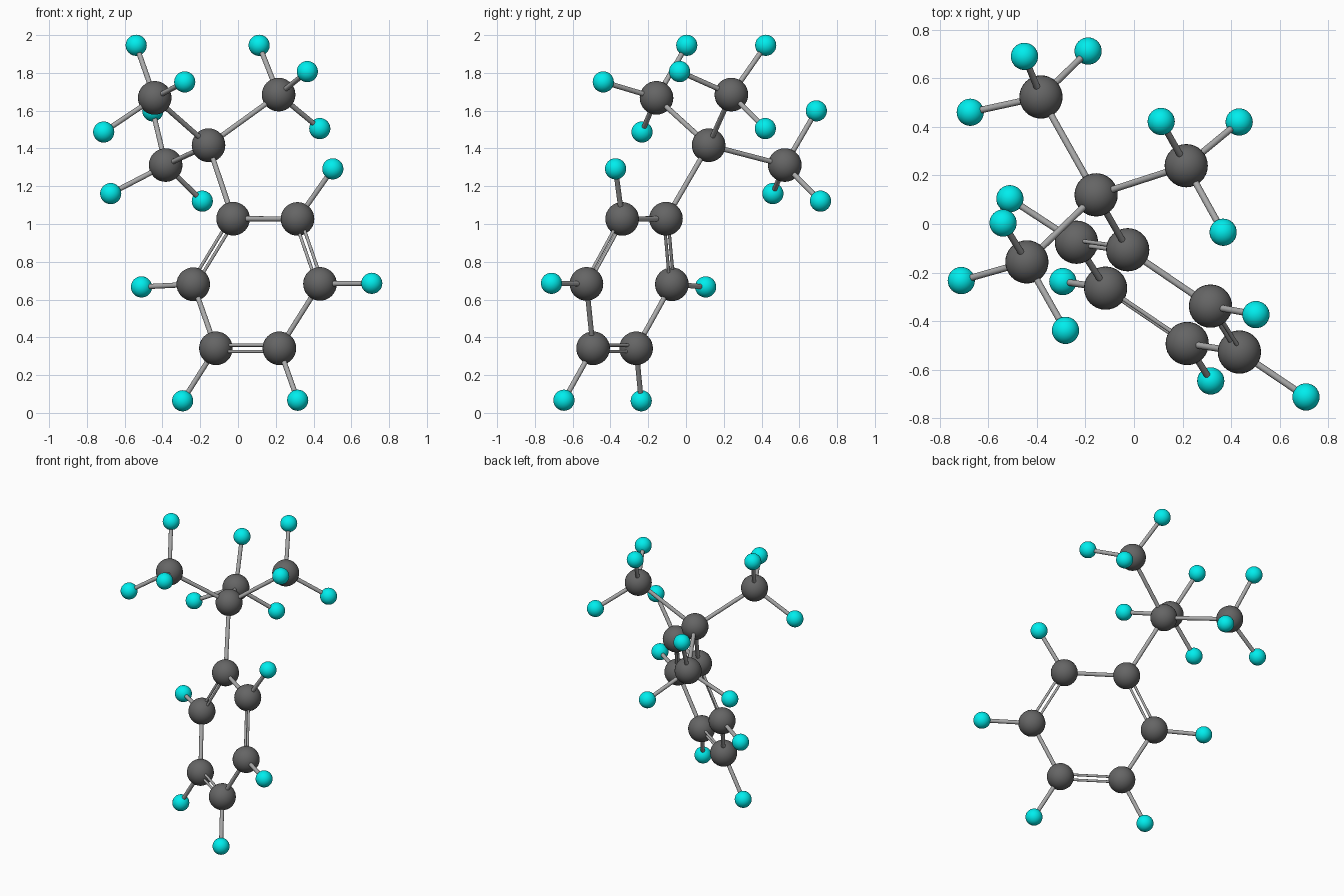
import bpy
from mathutils import Vector

if "Cube" in bpy.data.objects:
    bpy.data.objects.remove(bpy.data.objects["Cube"])

CARBON_R, HYDROGEN_R = 0.089, 0.056
BOND_R, DOUBLE_R, DOUBLE_GAP = 0.0135, 0.0085, 0.017


def material(name, rgb):
    m = bpy.data.materials.new(name)
    m.diffuse_color = (*rgb, 1)
    m.use_nodes = True
    m.node_tree.nodes["Principled BSDF"].inputs["Base Color"].default_value = m.diffuse_color
    return m


CARBON_MAT = material("dark_grey", (0.13, 0.13, 0.13))
HYDROGEN_MAT = material("cyan", (0.0, 0.85, 0.85))
BOND_MAT = material("light_grey", (0.4, 0.4, 0.4))


def atom(name, pos, radius, mat):
    bpy.ops.mesh.primitive_uv_sphere_add(segments=32, ring_count=16, radius=radius, location=pos)
    ob = bpy.context.object
    ob.name = name
    ob.data.materials.append(mat)
    bpy.ops.object.shade_smooth()


def rod(name, a, b, radius, shift=Vector()):
    d = b - a
    bpy.ops.mesh.primitive_cylinder_add(vertices=20, radius=radius, depth=d.length,
                                        location=(a + b) / 2 + shift)
    ob = bpy.context.object
    ob.name = name
    ob.rotation_euler = d.to_track_quat('Z', 'Y').to_euler()
    ob.data.materials.append(BOND_MAT)
    bpy.ops.object.shade_smooth_by_angle()


def carbon(name, pos):
    atom(name, pos, CARBON_R, CARBON_MAT)


def hydrogen(name, pos, parent):
    atom(name, pos, HYDROGEN_R, HYDROGEN_MAT)
    rod(name + "_bond", parent, pos, BOND_R)


# Six-sided ring
ring = [Vector(p) for p in (
    (-0.026, -0.106, 1.028), (0.315, -0.338, 1.027), (0.434, -0.527, 0.683),
    (0.219, -0.492, 0.342), (-0.117, -0.264, 0.342), (-0.237, -0.075, 0.681))]
normal = (ring[2] - ring[0]).cross(ring[4] - ring[0]).normalized()
for i, p in enumerate(ring):
    q = ring[(i + 1) % 6]
    carbon(f"ring_carbon_{i + 1}", p)
    if i % 2:  # double bond, spread in the ring plane
        side = normal.cross(q - p).normalized() * DOUBLE_GAP
        for k, s in enumerate((-1, 1)):
            rod(f"ring_double_bond_{i + 1}_{k + 1}", p, q, DOUBLE_R, side * s)
    else:
        rod(f"ring_bond_{i + 1}", p, q, BOND_R)

# Ring hydrogens
ring_h = [(0.502, -0.373, 1.292), (0.708, -0.712, 0.686), (0.316, -0.646, 0.067),
          (-0.293, -0.237, 0.064), (-0.511, 0.104, 0.667)]
for i, h in enumerate(ring_h):
    hydrogen(f"ring_hydrogen_{i + 1}", Vector(h), ring[i + 1])

# Central branching carbon
hub = Vector((-0.156, 0.120, 1.417))
carbon("hub_carbon", hub)
rod("hub_bond", ring[0], hub, BOND_R)

# Three end groups: carbon followed by its three hydrogens
groups = [
    [(-0.441, -0.156, 1.668), (-0.539, 0.004, 1.946), (-0.282, -0.438, 1.752), (-0.711, -0.233, 1.487)],
    [(0.215, 0.240, 1.685), (0.112, 0.422, 1.946), (0.367, -0.034, 1.807), (0.433, 0.420, 1.505)],
    [(-0.383, 0.523, 1.312), (-0.451, 0.690, 1.599), (-0.674, 0.460, 1.161), (-0.189, 0.712, 1.121)],
]
for g, pts in enumerate(groups):
    c, *hs = [Vector(p) for p in pts]
    carbon(f"branch_carbon_{g + 1}", c)
    rod(f"branch_bond_{g + 1}", hub, c, BOND_R)
    for k, h in enumerate(hs):
        hydrogen(f"branch_{g + 1}_hydrogen_{k + 1}", h, c)
